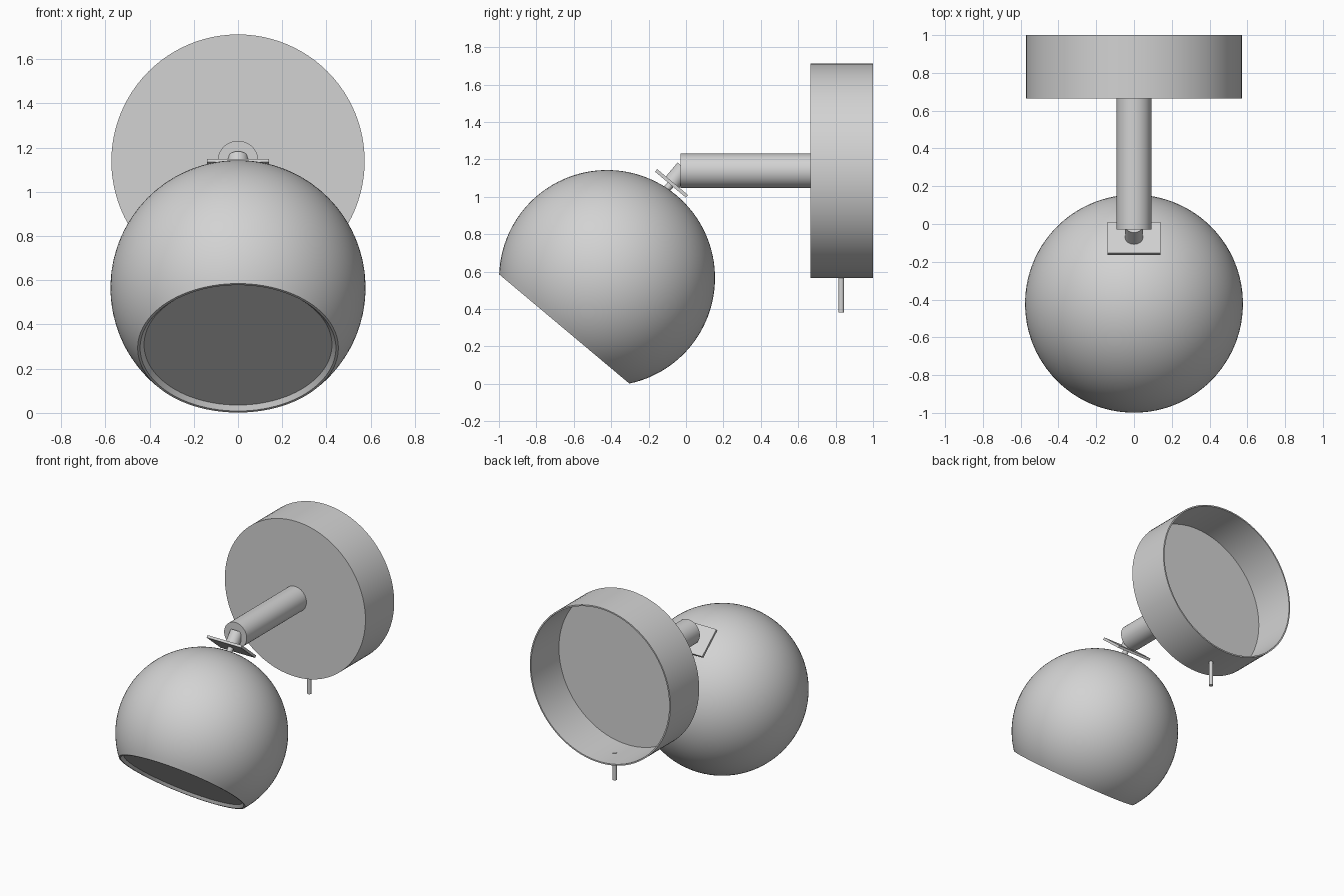
import bpy, bmesh, math
from mathutils import Matrix, Vector

if "Cube" in bpy.data.objects:
    bpy.data.objects.remove(bpy.data.objects["Cube"])

grey = bpy.data.materials.new("light_grey")
grey.diffuse_color = (0.65, 0.65, 0.65, 1)
grey.use_nodes = True
grey.node_tree.nodes["Principled BSDF"].inputs["Base Color"].default_value = grey.diffuse_color

TILT = math.radians(-40)          # lamp head leans about x
HEAD = Matrix.Translation((0, -0.422, 0.566)) @ Matrix.Rotation(TILT, 4, 'X')
# local z of the wall parts points towards the wall (+y)
WALL = Matrix.Translation((0, 0, 1.139)) @ Matrix.Rotation(math.radians(-90), 4, 'X')


def finish(name, bm, matrix):
    bmesh.ops.recalc_face_normals(bm, faces=bm.faces)
    mesh = bpy.data.meshes.new(name)
    bm.to_mesh(mesh)
    bm.free()
    mesh.materials.append(grey)
    obj = bpy.data.objects.new(name, mesh)
    obj.matrix_world = matrix
    bpy.context.collection.objects.link(obj)
    bpy.ops.object.select_all(action='DESELECT')
    obj.select_set(True)
    bpy.context.view_layer.objects.active = obj
    bpy.ops.object.shade_smooth_by_angle(angle=math.radians(30))
    return obj


def lathe(name, profile, matrix, sides=96):
    """Turn an (r, z) profile, starting and ending on the axis, about z."""
    bm = bmesh.new()
    verts = [bm.verts.new((r, 0, z)) for r, z in profile]
    edges = [bm.edges.new(pair) for pair in zip(verts, verts[1:])]
    bmesh.ops.spin(bm, geom=verts + edges, cent=(0, 0, 0), axis=(0, 0, 1),
                   angle=2 * math.pi, steps=sides, use_duplicate=False)
    bmesh.ops.remove_doubles(bm, verts=bm.verts, dist=1e-5)
    return finish(name, bm, matrix)


def rod(name, radius, z0, z1, matrix, sides=32):
    return lathe(name, [(0, z0), (radius, z0), (radius, z1), (0, z1)], matrix, sides)


# globe shade: sphere cut flat, with a shallow bevelled recess
R, CUT = 0.577, 0.356
end = math.acos(-CUT / R)
globe = [(R * math.sin(end * i / 40), R * math.cos(end * i / 40)) for i in range(41)]
globe += [(0.443, -CUT), (0.425, -CUT + 0.02), (0, -CUT + 0.02)]
lathe("globe_shade", globe, HEAD)

# square joint plate with its stem and the pin into the globe
JOINT = HEAD @ Matrix.Translation((0, -0.061, 0))
bm = bmesh.new()
bmesh.ops.create_cube(bm, size=1)
bmesh.ops.scale(bm, vec=Vector((0.28, 0.215, 0.018)), verts=bm.verts)
finish("joint_plate", bm, JOINT @ Matrix.Translation((0, 0, 0.609)))
rod("joint_stem", 0.047, 0.61, 0.715, JOINT)
rod("joint_pin", 0.02, 0.55, 0.61, JOINT)

# arm and hollow wall mount, open at the back
rod("arm", 0.092, -0.03, 0.67, WALL, 64)
lathe("wall_mount", [(0, 0.665), (0.573, 0.665), (0.573, 1.0), (0.563, 1.0),
                     (0.563, 0.675), (0, 0.675)], WALL)

# switch rod under the mount
rod("switch_rod", 0.015, 0.38, 0.58, Matrix.Translation((0, 0.83, 0)), 16)
